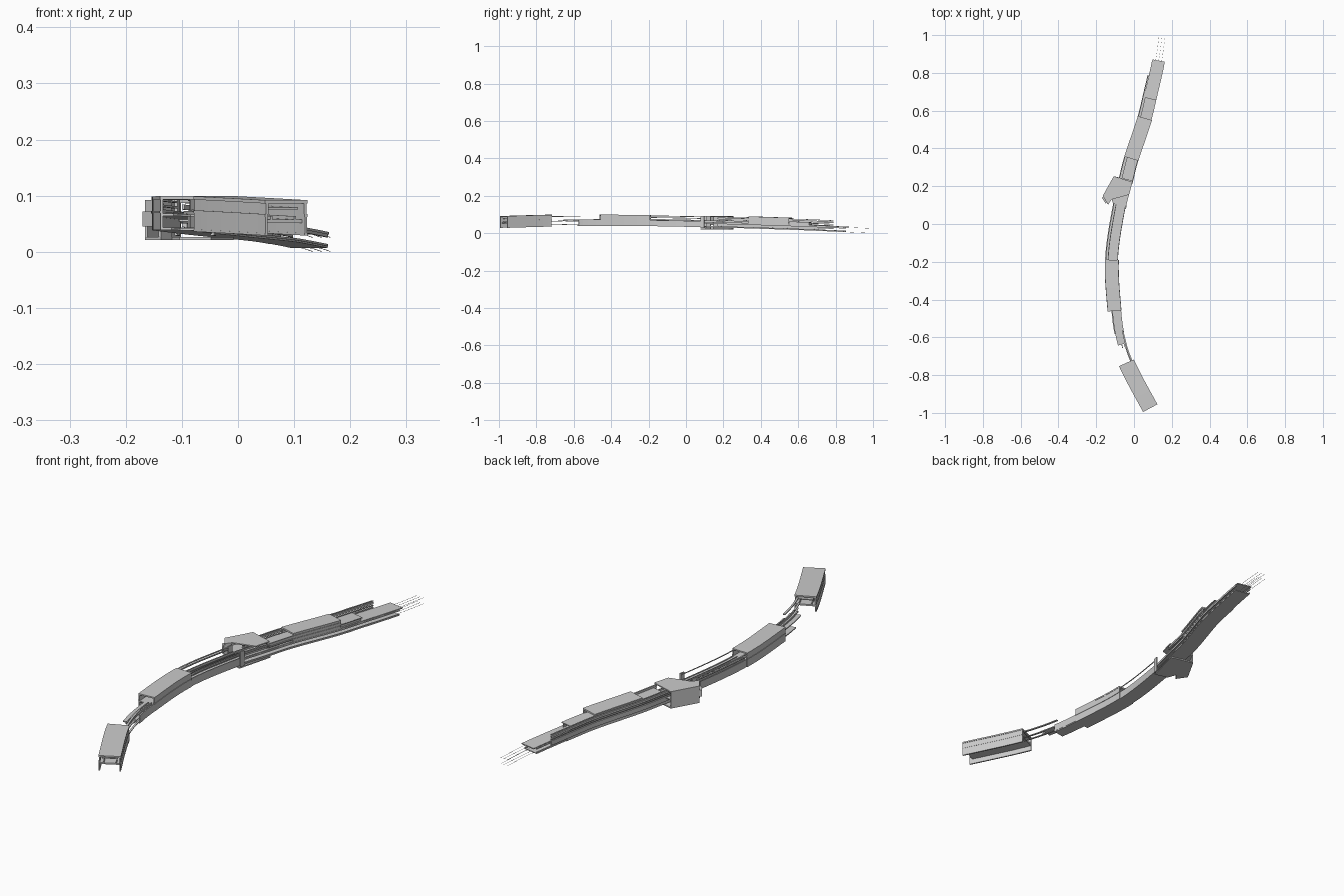
import bpy, bmesh, math

# Centre line control points: y, x, base height
PTS = [(-1.05, .13, .026), (-.975, .086, .029), (-.735, -.04, .036), (-.6, -.083, .038),
       (-.46, -.103, .039), (-.19, -.117, .038), (.08, -.079, .033), (.235, -.04, .029),
       (.345, -.012, .026), (.555, .058, .019), (.665, .085, .015), (.865, .13, .006),
       (1.0, .149, .0), (1.1, .163, -.004)]


def centre(y):
    """Smooth cubic interpolation of the centre line."""
    i = max(1, min(len(PTS) - 3, sum(p[0] <= y for p in PTS) - 1))
    a, b, c, d = PTS[i - 1:i + 3]
    h = c[0] - b[0]
    t = (y - b[0]) / h
    out = []
    for k in (1, 2):
        m0 = (c[k] - a[k]) / (c[0] - a[0]) * h
        m1 = (d[k] - b[k]) / (d[0] - b[0]) * h
        out.append((2*t**3 - 3*t*t + 1)*b[k] + (t**3 - 2*t*t + t)*m0
                   + (3*t*t - 2*t**3)*c[k] + (t**3 - t*t)*m1)
    return out


def point(y, u, z):
    x, b = centre(y)
    s = (centre(y + .01)[0] - centre(y - .01)[0]) / .02
    n = math.hypot(1, s)
    return (x + u / n, y - u * s / n, b + z)


def make(name, bm):
    bmesh.ops.recalc_face_normals(bm, faces=bm.faces)
    me = bpy.data.meshes.new(name)
    bm.to_mesh(me)
    bm.free()
    ob = bpy.data.objects.new(name, me)
    bpy.context.collection.objects.link(ob)
    return ob


def sweep(name, y0, y1, *rects):
    """Sweep rectangles (u0, u1, z0, z1) along the centre line."""
    bm = bmesh.new()
    n = max(2, round((y1 - y0) / .025))
    for u0, u1, z0, z1 in rects:
        rings = []
        for i in range(n + 1):
            y = y0 + (y1 - y0) * i / n
            rings.append([bm.verts.new(point(y, u, z))
                          for u, z in ((u0, z0), (u1, z0), (u1, z1), (u0, z1))])
        for p, q in zip(rings, rings[1:]):
            for k in range(4):
                bm.faces.new((p[k], p[(k+1) % 4], q[(k+1) % 4], q[k]))
        bm.faces.new(rings[0])
        bm.faces.new(rings[-1][::-1])
    return make(name, bm)


def plate(name, outline, z0, z1):
    """Flat prism from a plan outline."""
    bm = bmesh.new()
    lo = [bm.verts.new((x, y, z0)) for x, y in outline]
    hi = [bm.verts.new((x, y, z1)) for x, y in outline]
    bm.faces.new(lo)
    bm.faces.new(hi)
    for k in range(len(lo)):
        j = (k + 1) % len(lo)
        bm.faces.new((lo[k], lo[j], hi[j], hi[k]))
    return make(name, bm)


def both(u0, u1, z0, z1):
    return [(u0, u1, z0, z1), (-u1, -u0, z0, z1)]


def rail_set(side, w=.036):
    """Horizontal ribs that make up one side girder."""
    return [tuple(sorted((side*(w - .005), side*w))) + z
            for z in ((.036, .040), (.044, .053))]


# First covered block: roof, open-bottomed side walls and inner shelf
sweep("end_roof", -.975, -.735, (-.043, .043, .057, .063))
sweep("end_walls", -.975, -.735, *both(.038, .042, 0, .036), *both(.037, .043, .0, .004),
      *both(.037, .043, .033, .038), *both(.036, .041, .038, .057))
sweep("end_shelf", -.965, -.735, (-.038, .038, .022, .028))
sweep("end_inner_ribs", -.965, -.735, *both(.022, .026, .028, .034), (-.03, .03, .046, .050))

# Exposed stage between first and second block
sweep("link_rails", -.735, -.57, (.026, .034, .051, .055), (.026, .034, .008, .011),
      (.022, .030, .027, .030))
sweep("link_deck", -.64, -.46, (-.012, .034, .025, .029))
sweep("link_girder", -.58, -.46, (.030, .035, .004, .034), (-.016, .034, .0, .004))
sweep("link_ribs", -.66, -.46, (.020, .024, .029, .036), (.006, .010, .029, .034))

# Second covered block
sweep("block_roof", -.46, -.19, (-.036, .036, .054, .060))
sweep("block_walls", -.46, -.19, *both(.031, .035, .0, .054), *both(.031, .037, .030, .034))
sweep("block_floor", -.46, -.19, (-.034, .034, .0, .004), (-.032, .032, .025, .029))

# Open stage from second block to the junction
sweep("open_walls", -.19, .10, *both(.028, .032, .0, .032))
sweep("open_floor", -.19, .10, (-.032, .032, .0, .004), (-.030, .030, .025, .029))
sweep("open_side_rails", -.19, .10, (-.036, -.030, .044, .048), (-.036, -.030, .054, .057),
      (-.022, -.018, .029, .038), (.028, .031, .053, .056))
sweep("open_deck_ribs", -.19, .10, *[(u, u + .002, .029, .033) for u in (-.012, .0, .012)])

# Junction with side branch
outline = [(-.166, .148), (-.107, .253), (-.008, .228), (-.030, .145), (-.048, .078),
           (-.104, .092), (-.118, .130), (-.137, .104)]
plate("junction_roof", [(-.166, .148), (-.107, .253), (-.008, .222), (-.026, .155),
                        (-.118, .130), (-.137, .104)], .087, .092)
plate("junction_floor", outline, .021, .026)
plate("junction_shelf", outline, .054, .058)
plate("branch_outer_wall", [(-.166, .148), (-.107, .253), (-.102, .25), (-.161, .145)], .026, .087)
plate("branch_inner_wall", [(-.142, .107), (-.137, .104), (-.118, .130), (-.122, .133)], .026, .087)
plate("branch_end_frame", [(-.166, .148), (-.137, .104), (-.133, .107), (-.162, .151)], .072, .087)
plate("branch_end_box", [(-.170, .138), (-.150, .108), (-.138, .118), (-.158, .148)], .045, .072)
sweep("junction_post", .085, .105, *both(.030, .036, -.004, .060))

# Long far stage: floor slab, road deck and left girder
sweep("far_floor", .10, .85, (-.033, .033, .0, .003))
sweep("far_deck", .10, .865, (-.033, .033, .025, .029))
sweep("far_left_wall", .16, .70, (-.036, -.032, .0, .033))
sweep("far_left_girder", .16, .78, *rail_set(-1, .041), (-.041, -.036, .013, .032),
      (-.041, -.036, .056, .059))
sweep("far_right_girder", .22, .56, *rail_set(1), (.028, .032, .0, .006))
sweep("far_right_lip", .10, .85, *both(.029, .034, .003, .007), *both(.030, .034, .019, .025))
sweep("far_inner_ribs", .10, .67, *both(.018, .021, .029, .036), (-.002, .002, .029, .034))

# Raised roof panel and its lower continuation
sweep("far_roof", .345, .56, (-.037, .037, .057, .064))
sweep("far_roof_supports", .345, .56, *both(.030, .034, .029, .057))
sweep("far_ceiling", .235, .665, (-.026, .034, .041, .044))
sweep("far_ceiling_posts", .56, .665, *both(.024, .027, .029, .041))

# Thin guide wires to the far end
sweep("guide_wires", .84, .997, *[(u, u + .0008, z, z + .0008)
                                 for u in (-.016, .0, .016) for z in (.0, .025)])
